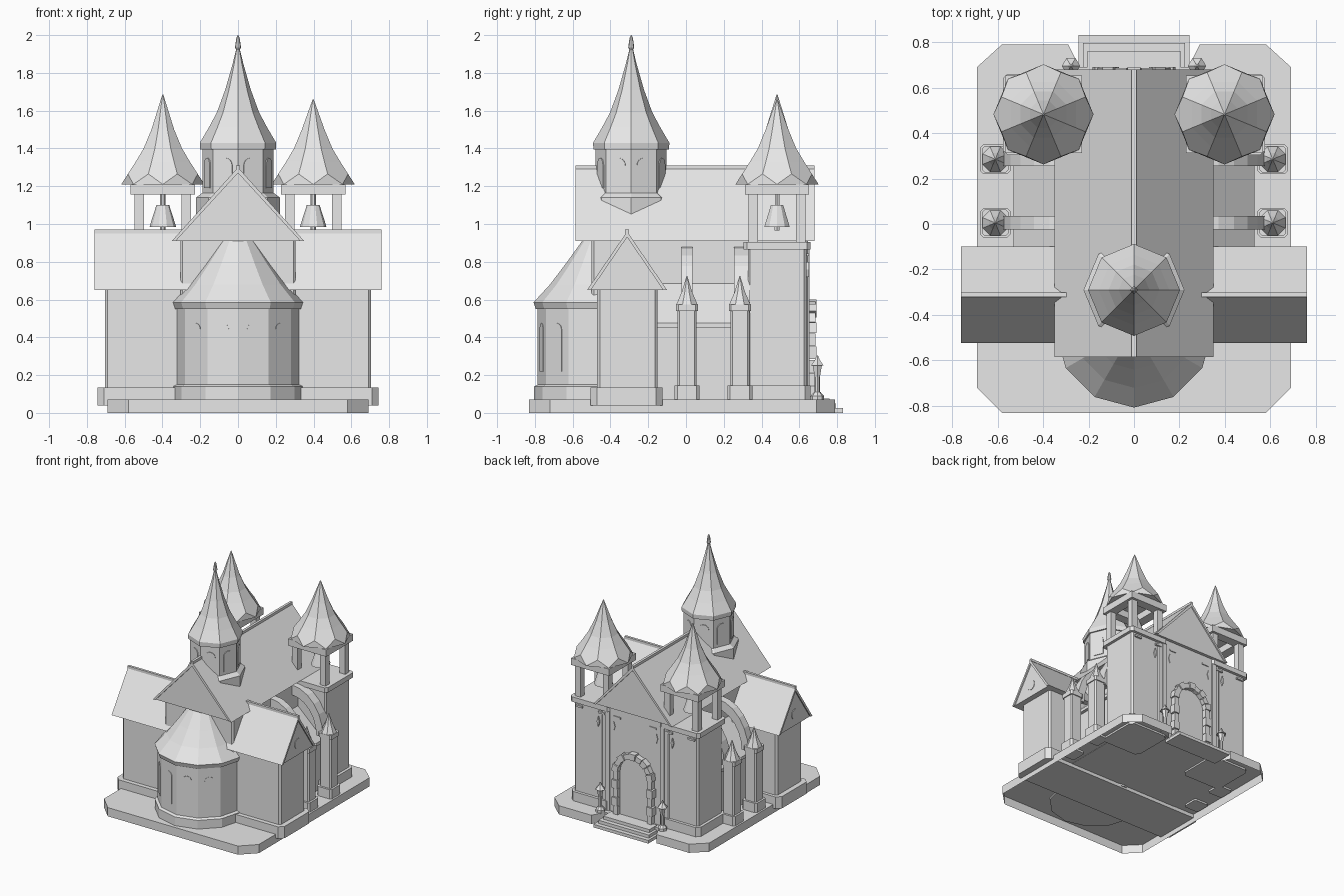
import bpy, bmesh
from math import sin, cos, pi, radians
from mathutils import Matrix, Vector

cube = bpy.data.objects.get("Cube")
if cube:
    bpy.data.objects.remove(cube)

stone = bpy.data.materials.new("pale grey stone")
stone.use_nodes = True
stone.diffuse_color = (0.8, 0.8, 0.8, 1)
stone.node_tree.nodes["Principled BSDF"].inputs["Base Color"].default_value = (0.8, 0.8, 0.8, 1)


def finish(name, bm, matrix=None):
    bmesh.ops.recalc_face_normals(bm, faces=bm.faces)
    mesh = bpy.data.meshes.new(name)
    bm.to_mesh(mesh)
    bm.free()
    mesh.materials.append(stone)
    ob = bpy.data.objects.new(name, mesh)
    if matrix:
        ob.matrix_world = matrix
    bpy.context.collection.objects.link(ob)


def box(name, x, y, z, cut=0):
    """Box from three (low, high) ranges; cut chamfers the upright edges."""
    bm = bmesh.new()
    size = Matrix.Diagonal((x[1] - x[0], y[1] - y[0], z[1] - z[0], 1))
    mid = Matrix.Translation((sum(x) / 2, sum(y) / 2, sum(z) / 2))
    bmesh.ops.create_cube(bm, size=1, matrix=mid @ size)
    if cut:
        upright = [e for e in bm.edges if abs(e.verts[0].co.z - e.verts[1].co.z) > 1e-4]
        bmesh.ops.bevel(bm, geom=upright, offset=cut, segments=1, affect="EDGES")
    finish(name, bm)


def block(name, cx, cy, half, z, cut=0):
    box(name, (cx - half, cx + half), (cy - half, cy + half), z, cut)


def prism(name, outline, axis, low, high, matrix=None, closed=True):
    """Extrude a flat outline along axis x, y or z; closed=False leaves the low end open."""
    place = {"x": lambda a, b, c: (c, a, b), "y": lambda a, b, c: (a, c, b),
             "z": lambda a, b, c: (a, b, c)}[axis]
    bm = bmesh.new()
    ends = [[bm.verts.new(place(a, b, c)) for a, b in outline] for c in (low, high)]
    for ring in ends if closed else ends[1:]:
        bm.faces.new(ring)
    n = len(outline)
    for i in range(n):
        j = (i + 1) % n
        bm.faces.new((ends[0][i], ends[0][j], ends[1][j], ends[1][i]))
    finish(name, bm, matrix)


def turned(name, cx, cy, profile, sides=8, twist=0.0, first_twist=None):
    """Faceted solid from (radius, height) pairs; first_twist turns the lowest ring."""
    bm = bmesh.new()
    rings = []
    for k, (r, z) in enumerate(profile):
        t = first_twist if k == 0 and first_twist is not None else twist
        rings.append([bm.verts.new((cx + r * cos(2 * pi * (i + t) / sides),
                                    cy + r * sin(2 * pi * (i + t) / sides), z))
                      for i in range(sides)])
    for k, (a, b) in enumerate(zip(rings, rings[1:])):
        for i in range(sides):
            j = (i + 1) % sides
            if k == 0 and first_twist is not None:
                bm.faces.new((a[i], a[j], b[i]))
                bm.faces.new((a[j], b[j], b[i]))
            else:
                bm.faces.new((a[i], a[j], b[j], b[i]))
    bm.faces.new(rings[0])
    bm.faces.new(rings[-1])
    finish(name, bm)


def arch(half, base, spring, steps=8):
    pts = [(half, base)]
    pts += [(half * cos(pi * i / steps), spring + half * sin(pi * i / steps)) for i in range(steps + 1)]
    return pts + [(-half, base)]


def gable_roof(name, axis, mid, half, eave, ridge, low, high, t=0.02):
    """Closed gable with two thin roof slopes and a ridge cap."""
    prism(name + "_gable", [(mid - half + t, eave), (mid + half - t, eave), (mid, ridge - t)],
          axis, low + t / 2, high - t / 2)
    prism(name + "_slopes", [(mid - half, eave), (mid, ridge - t / 2), (mid + half, eave),
                             (mid + half - t, eave), (mid, ridge - 2 * t), (mid - half + t, eave)],
          axis, low, high)
    prism(name + "_ridge", [(mid - t / 2, ridge - t), (mid + t / 2, ridge - t),
                            (mid + t / 2, ridge), (mid - t / 2, ridge)], axis, low, high)


def wall_window(name, centre, angle, apothem, half, base, spring, depth):
    m = Matrix.Translation(centre) @ Matrix.Rotation(angle + pi / 2, 4, "Z")
    prism(name, arch(half, base, spring), "y", -apothem - depth, -apothem + 0.01, m)


# Hollow foundation slab with cut corners and a notch for the entrance steps
half_plan = [(0.58, -0.83), (0.69, -0.72), (0.69, 0.69), (0.58, 0.79), (0.29, 0.79), (0.24, 0.69)]
prism("foundation", half_plan + [(-x, y) for x, y in reversed(half_plan)], "z", 0, 0.07, closed=False)
for i in range(3):
    w = 0.245 - 0.02 * i
    box("entrance_step", (-w, w), (0.66, 0.83 - 0.035 * i), (0.025 * i, 0.025 * (i + 1)))

# Nave
box("nave_walls", (-0.305, 0.305), (-0.5, 0.645), (0.068, 0.92), 0.012)
gable_roof("nave_roof", "y", 0, 0.35, 0.91, 1.31, -0.585, 0.68)

# Transept
box("transept_walls", (-0.705, 0.705), (-0.47, -0.15), (0.068, 0.66), 0.015)
for s in (-1, 1):
    gable_roof("transept_roof", "x", -0.312, 0.212, 0.65, 0.97,
               min(s * 0.2, s * 0.76), max(s * 0.2, s * 0.76))
    ring = [(-0.312 + 0.04 * cos(pi * i / 8), 0.745 + 0.04 * sin(pi * i / 8)) for i in range(16)]
    prism("round_window", ring, "x", s * 0.74, s * 0.754)
box("transept_plinth", (-0.745, 0.745), (-0.505, -0.125), (0.04, 0.135), 0.035)

# Apse
turned("apse_wall", 0, -0.46, [(0.325, 0.068), (0.325, 0.57)], 12)
turned("apse_plinth", 0, -0.46, [(0.345, 0.055), (0.345, 0.14), (0.325, 0.15)], 12)
turned("apse_roof", 0, -0.46, [(0.335, 0.55), (0.347, 0.585), (0.26, 0.68), (0.18, 0.785), (0.09, 0.91)], 12)
for a in (-135, -105, -75, -45):
    wall_window("apse_window", Vector((0, -0.46, 0)), radians(a), 0.314, 0.035, 0.22, 0.44, 0.003)

# Crossing tower
ty = -0.29
turned("tower_skirt", 0, ty, [(0.222, 1.03), (0.222, 1.14), (0.188, 1.165)])
turned("tower_drum", 0, ty, [(0.188, 1.1), (0.188, 1.42)])
turned("tower_spire", 0, ty, [(0.2, 1.395), (0.202, 1.43), (0.155, 1.51), (0.112, 1.59),
                              (0.068, 1.71), (0.028, 1.85), (0.006, 1.94)])
turned("tower_finial", 0, ty, [(0.008, 1.92), (0.016, 1.935), (0.009, 1.985), (0.002, 2.0)])
for k in range(8):
    wall_window("tower_window", Vector((0, ty, 0)), pi / 8 + k * pi / 4, 0.174, 0.04, 1.19, 1.31, 0.005)

for s in (-1, 1):
    # Bell tower
    cx, cy = s * 0.398, 0.482
    block("bell_tower_shaft", cx, cy, 0.155, (0.068, 0.87), 0.012)
    block("bell_tower_plinth", cx, cy, 0.178, (0.055, 0.145), 0.03)
    block("bell_tower_cornice", cx, cy, 0.178, (0.865, 0.905), 0.02)
    for dx in (-1, 1):
        for dy in (-1, 1):
            block("belfry_post", cx + dx * 0.125, cy + dy * 0.125, 0.025, (0.9, 1.17))
        box("belfry_beam", (cx - 0.17, cx + 0.17), sorted((cy + dx * 0.095, cy + dx * 0.17)), (1.155, 1.21))
        box("belfry_beam", sorted((cx + dx * 0.095, cx + dx * 0.17)), (cy - 0.17, cy + 0.17), (1.155, 1.21))
    top = 1.685 if s < 0 else 1.66
    turned("belfry_roof", cx, cy, [(0.22, 1.21), (0.2, 1.265), (0.155, 1.33), (0.11, 1.4),
                                   (0.065, 1.5), (0.003, top)], 8, 0.5, 0)
    turned("bell", cx, cy, [(0.07, 0.985), (0.066, 1.0), (0.034, 1.1)], 10)
    turned("bell_hanger", cx, cy, [(0.014, 1.09), (0.014, 1.22)], 6)
    turned("bell_clapper", cx, cy, [(0.015, 0.965), (0.015, 1.0)], 6)

    # Aisle with lean-to roof
    box("aisle_wall", sorted((s * 0.2, s * 0.505)), (-0.2, 0.4), (0.068, 0.46))
    prism("aisle_roof", [(s * 0.3, 0.45), (s * 0.53, 0.45), (s * 0.53, 0.475), (s * 0.3, 0.69)], "y", -0.2, 0.4)

    # Flying buttresses, the rear one running into the bell tower
    for y, back in ((0.005, 0.035), (0.285, 0.34)):
        px = s * 0.61
        block("buttress_pier", px, y, 0.05, (0.068, 0.55), 0.01)
        block("buttress_plinth", px, y, 0.066, (0.055, 0.145), 0.015)
        block("buttress_cap", px, y, 0.058, (0.54, 0.575), 0.012)
        turned("buttress_pinnacle", px, y, [(0.06, 0.575), (0.03, 0.64), (0.002, 0.725)], 8, 0.5)
        angles = [pi / 2 * i / 6 for i in range(7)]
        outer = [(s * (0.3 + 0.28 * cos(a)), 0.53 + 0.35 * sin(a)) for a in angles]
        inner = [(s * (0.3 + 0.22 * cos(a)), 0.53 + 0.27 * sin(a)) for a in reversed(angles)]
        prism("flying_arch", outer + inner, "y", y - 0.03, back)

    # Lamp beside the entrance
    lx, ly = s * 0.277, 0.695
    turned("lamp_base", lx, ly, [(0.035, 0.065), (0.035, 0.09), (0.018, 0.11)])
    turned("lamp_post", lx, ly, [(0.014, 0.1), (0.014, 0.2)])
    turned("lamp_lantern", lx, ly, [(0.016, 0.19), (0.028, 0.25)], 6)
    turned("lamp_cap", lx, ly, [(0.04, 0.25), (0.015, 0.28), (0.004, 0.305)], 6)

    # Facade pilasters, corbels and lozenges
    box("facade_pilaster", sorted((s * 0.225, s * 0.262)), (0.6, 0.655), (0.068, 0.87))
    for x in (0.16, 0.3, 0.5):
        box("facade_corbel", (s * x - 0.03, s * x + 0.03), (0.6, 0.652), (0.83, 0.845))
    for x in (0.19, 0.33):
        prism("facade_lozenge", [(s * x - 0.012, 0.76), (s * x, 0.72), (s * x + 0.012, 0.76), (s * x, 0.8)],
              "y", 0.63, 0.65)

# Entrance door and its stone surround
prism("entrance_door", arch(0.135, 0.07, 0.42), "y", 0.6, 0.652)
for i in range(5):
    z = 0.075 + i * 0.07
    wide = 0.012 * (i % 2)
    for s in (-1, 1):
        box("jamb_stone", sorted((s * 0.13, s * (0.17 + wide))), (0.6, 0.685 + wide / 2), (z, z + 0.066))
for i in range(9):
    a0, a1 = pi * i / 9 + 0.015, pi * (i + 1) / 9 - 0.015
    r = 0.182 if i % 2 == 0 else 0.172
    prism("arch_stone", [(q * cos(a), 0.42 + q * sin(a)) for q, a in ((0.13, a0), (r, a0), (r, a1), (0.13, a1))],
          "y", 0.6, 0.685 + (0.006 if i % 2 == 0 else 0))
